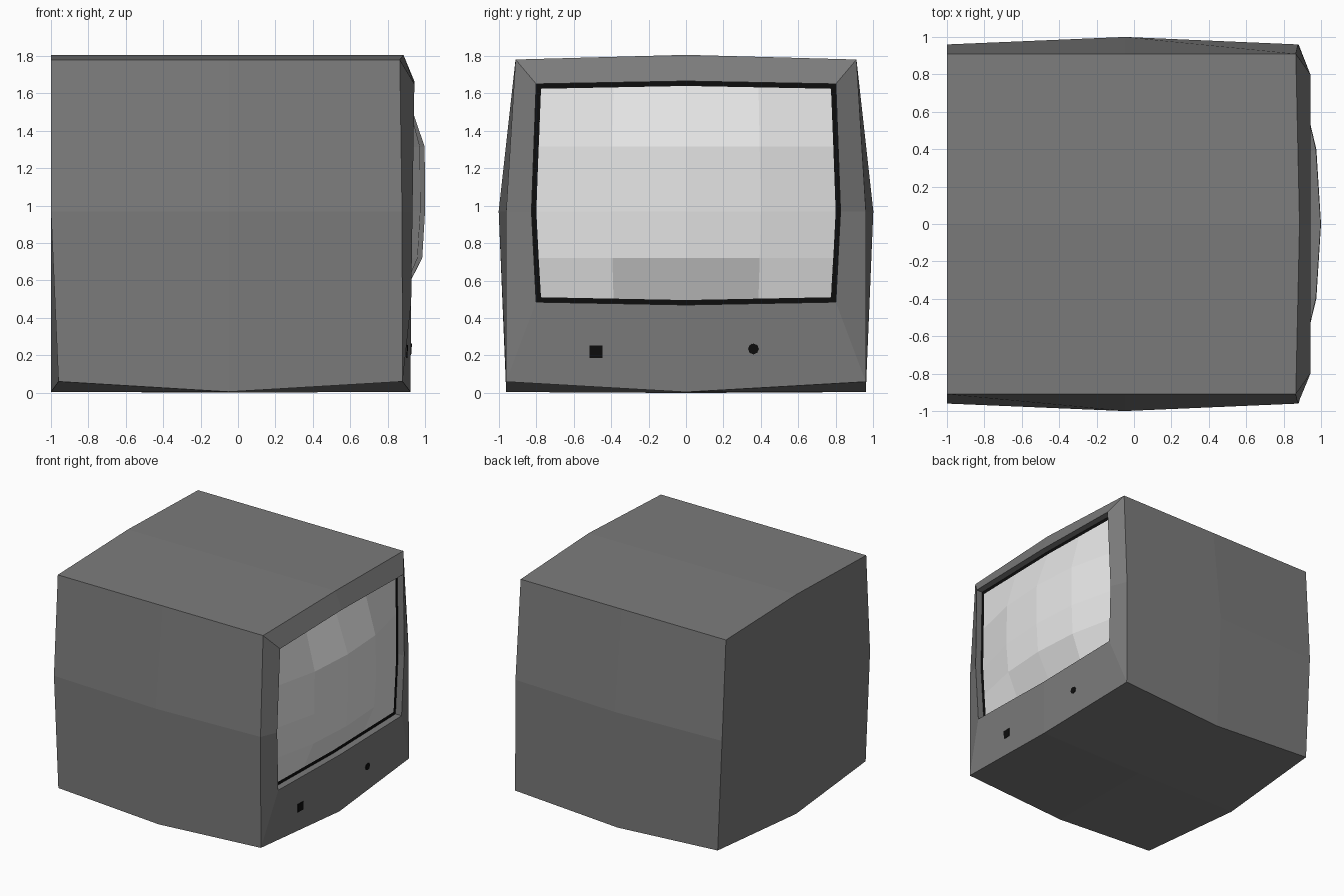
import bpy, bmesh, math
from mathutils import Vector
from mathutils.bvhtree import BVHTree

if "Cube" in bpy.data.objects:
    bpy.data.objects.remove(bpy.data.objects["Cube"])


def material(name, value):
    m = bpy.data.materials.new(name)
    m.diffuse_color = (value, value, value, 1)
    m.use_nodes = True
    m.node_tree.nodes["Principled BSDF"].inputs["Base Color"].default_value = m.diffuse_color
    return m


GREY = material("dark grey casing", 0.2)
LIGHT = material("light grey screen", 0.8)
BLACK = material("black trim", 0.004)


def finish(bm, name, mat):
    me = bpy.data.meshes.new(name)
    bm.to_mesh(me)
    bm.free()
    me.materials.append(mat)
    ob = bpy.data.objects.new(name, me)
    bpy.context.collection.objects.link(ob)
    return ob


# Perimeter of a 3x3 grid, counter-clockwise seen from +x: (y sign, z sign)
LOOP = [(-1, -1), (0, -1), (1, -1), (1, 0), (1, 1), (0, 1), (-1, 1), (-1, 0)]


def casing_point(i, j, k):
    """Bulged position of a 3x3x3 grid point on the casing."""
    corner = i != 0 and j != 0
    y = j * (0.91 if k == 1 else 0.96 if (i or k) else 1.0)
    if k == 1:
        z = 1.78 if j else 1.805
    elif k == 0:
        z = 0.97
    else:
        z = 0.06 if corner else 0.005 if (i or j) else 0.0
    if i == -1:
        x = -0.96 if (k == -1 and corner) else -1.0
    elif i == 0:
        x = -0.05
    else:
        x = {1: 0.865 if j else 0.885, 0: 0.877, -1: 0.88 if j else 0.922}[k]
    return Vector((x, y, z))


def opening_point(j, k, inset, depth):
    """Point of the screen opening, which bows outwards at the middles."""
    y = j * ((0.80 if k else 0.825) - inset)
    z = {1: 1.65 - inset, 0: 0.97, -1: 0.485 + inset}[k]
    z += 0.015 * k * (j == 0)
    return Vector((0.926 + 0.017 * (z - 0.49) / 1.16 - depth, y, z))


def bridge(bm, a, b):
    for n in range(8):
        m = (n + 1) % 8
        bm.faces.new((a[n], a[m], b[m], b[n]))


# Casing: bulged cube with a recessed opening on the +x side
bm = bmesh.new()
bmesh.ops.create_cube(bm, size=2)
bmesh.ops.subdivide_edges(bm, edges=bm.edges[:], cuts=1, use_grid_fill=True)
grid = {tuple(round(c) for c in v.co): v for v in bm.verts}
bm.verts.remove(grid.pop((1, 0, 0)))
for key, v in grid.items():
    v.co = casing_point(*key)
outer = [grid[(1, j, k)] for j, k in LOOP]
rim = [bm.verts.new(opening_point(j, k, 0, 0)) for j, k in LOOP]
deep = [bm.verts.new(opening_point(j, k, 0, 0.055)) for j, k in LOOP]
bridge(bm, outer, rim)
bridge(bm, rim, deep)
bm.normal_update()
surface = BVHTree.FromBMesh(bm)
finish(bm, "casing", GREY)

# Black border at the bottom of the recess
bm = bmesh.new()
a = [bm.verts.new(opening_point(j, k, 0, 0.055)) for j, k in LOOP]
b = [bm.verts.new(opening_point(j, k, 0.026, 0.055)) for j, k in LOOP]
bridge(bm, a, b)
finish(bm, "screen_border", BLACK)

# Bulging screen: 4x4 panes
bm = bmesh.new()
rows = [(0.511, 0), (0.72, 0.985), (0.97, 1.0), (1.315, 0.998), (1.624, 0)]
pts = []
for r, (z0, xc) in enumerate(rows):
    v = (r - 2) / 2
    line = []
    for c in range(5):
        u = (c - 2) / 2
        y = u * (0.774 + 0.025 * (1 - abs(v)))
        z = z0 + 0.015 * (1 - abs(u)) * (v if abs(v) == 1 else 0)
        if abs(u) == 1 or abs(v) == 1:
            x = 0.871 + 0.017 * (z - 0.49) / 1.16
        else:
            x = xc - 0.025 * (u != 0)
        line.append(bm.verts.new((x, y, z)))
    pts.append(line)
for r in range(4):
    for c in range(4):
        bm.faces.new((pts[r][c], pts[r][c + 1], pts[r + 1][c + 1], pts[r + 1][c]))
finish(bm, "screen", LIGHT)


# Controls lying flush on the lower front
def control(name, y, z, radius, sides, turn):
    hit, normal, _, _ = surface.ray_cast(Vector((2, y, z)), Vector((-1, 0, 0)))
    q = normal.to_track_quat('Z', 'Y')
    bm = bmesh.new()
    bmesh.ops.create_cone(bm, cap_ends=True, segments=sides, radius1=radius,
                          radius2=radius, depth=0.008)
    for v in bm.verts:
        c, s = math.cos(turn), math.sin(turn)
        p = Vector((c * v.co.x - s * v.co.y, s * v.co.x + c * v.co.y, v.co.z))
        v.co = hit + q @ p
    finish(bm, name, BLACK)


control("power_button", -0.48, 0.22, 0.048, 4, math.pi / 4)
control("dial", 0.36, 0.235, 0.029, 8, 0)
